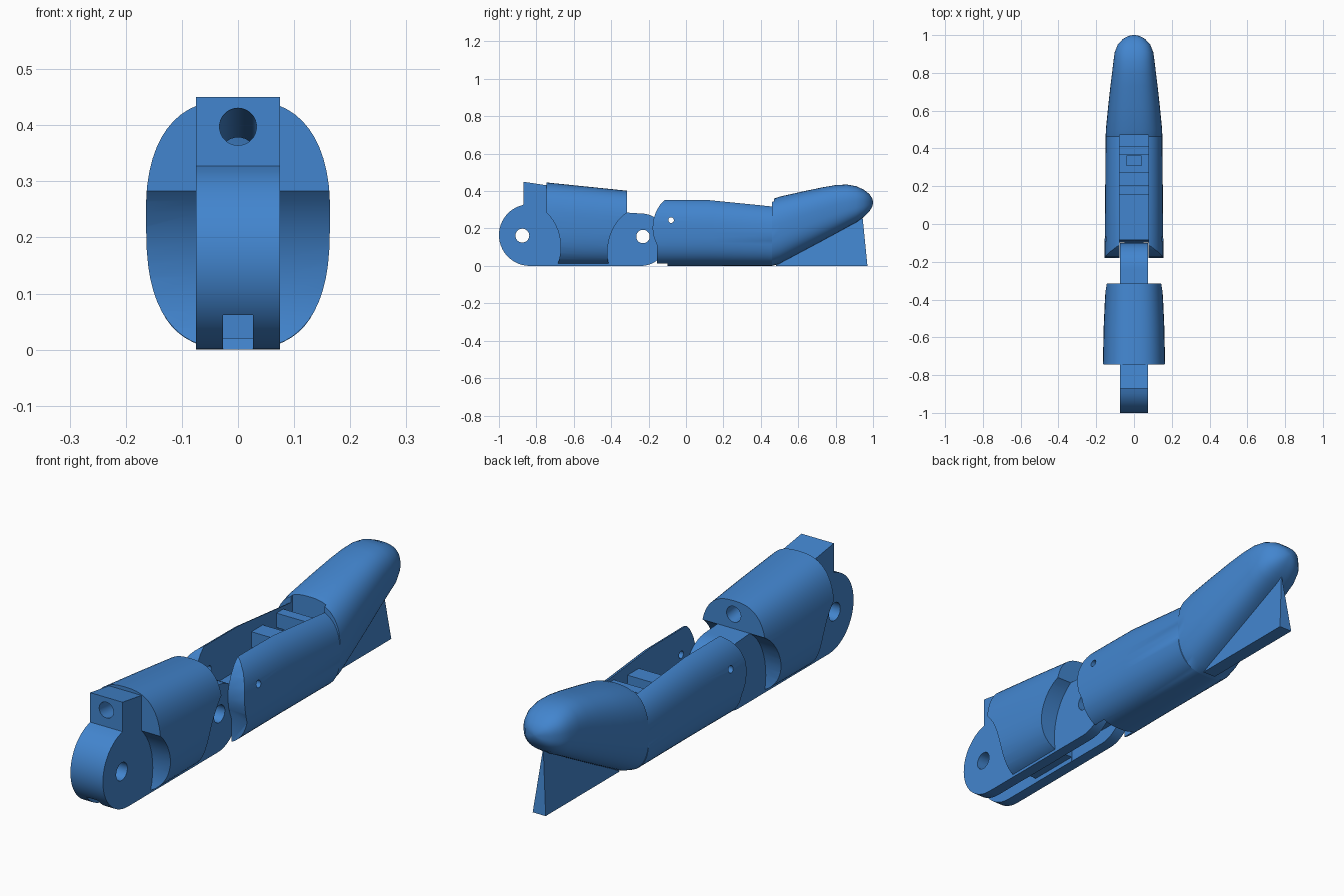
import bpy, bmesh, math

if "Cube" in bpy.data.objects:
    bpy.data.objects.remove(bpy.data.objects["Cube"])

blue = bpy.data.materials.new("blue_plastic")
blue.diffuse_color = (0.055, 0.235, 0.62, 1)
blue.use_nodes = True
blue.node_tree.nodes["Principled BSDF"].inputs["Base Color"].default_value = blue.diffuse_color


def make(name, bm):
    bmesh.ops.recalc_face_normals(bm, faces=bm.faces)
    me = bpy.data.meshes.new(name)
    bm.to_mesh(me)
    bm.free()
    me.materials.append(blue)
    ob = bpy.data.objects.new(name, me)
    bpy.context.collection.objects.link(ob)
    return ob


def prism(name, pts, hw):
    """Side profile of (y, z) points extruded from -hw to hw along x."""
    bm = bmesh.new()
    face = bm.faces.new([bm.verts.new((-hw, y, z)) for y, z in pts])
    ext = bmesh.ops.extrude_face_region(bm, geom=[face])["geom"]
    bmesh.ops.translate(bm, vec=(2 * hw, 0, 0),
                        verts=[v for v in ext if isinstance(v, bmesh.types.BMVert)])
    return make(name, bm)


def box(name, y0, y1, z0, z1, hw):
    return prism(name, [(y0, z0), (y1, z0), (y1, z1), (y0, z1)], hw)


def arc(cy, cz, ry, rz, a0, a1, n=24):
    out = []
    for i in range(n + 1):
        a = math.radians(a0 + (a1 - a0) * i / n)
        out.append((cy + ry * math.cos(a), cz + rz * math.sin(a)))
    return out


def disc(name, cy, cz, ry, rz, hw=0.5, n=48):
    return prism(name, arc(cy, cz, ry, rz, 0, 360 - 360 / n, n - 1), hw)


def loft(name, stations, n=56, power=2.6):
    """Rounded oval rings from (y, bottom, top, half width)."""
    bm = bmesh.new()
    rings = []
    for y, z0, z1, hw in stations:
        ring = []
        for i in range(n):
            a = 2 * math.pi * i / n
            c, s = math.cos(a), math.sin(a)
            x = hw * math.copysign(abs(c) ** (2 / power), c)
            z = (z0 + z1) / 2 + (z1 - z0) / 2 * math.copysign(abs(s) ** (2 / power), s)
            ring.append(bm.verts.new((x, y, z)))
        rings.append(ring)
    for a, b in zip(rings, rings[1:]):
        for i in range(n):
            j = (i + 1) % n
            bm.faces.new((a[i], a[j], b[j], b[i]))
    bm.faces.new(rings[0])
    bm.faces.new(rings[-1])
    return make(name, bm)


def combine(ob, other, op):
    """Apply a boolean and discard the helper."""
    mod = ob.modifiers.new(op, "BOOLEAN")
    mod.operation, mod.object, mod.solver = op, other, "EXACT"
    dg = bpy.context.evaluated_depsgraph_get()
    me = bpy.data.meshes.new_from_object(ob.evaluated_get(dg))
    ob.modifiers.clear()
    ob.data = me
    bpy.data.objects.remove(other)


def smooth(ob, angle=35):
    bpy.ops.object.select_all(action="DESELECT")
    ob.select_set(True)
    bpy.context.view_layer.objects.active = ob
    bpy.ops.object.shade_smooth_by_angle(angle=math.radians(angle))


# lower finger segment: oval body hollowed beside each hinge
lower = loft("lower_segment", [(-0.745, 0, 0.446, 0.165), (-0.53, 0, 0.424, 0.16),
                               (-0.315, 0, 0.402, 0.15)])
combine(lower, disc("cut", -0.87, 0.10, 0.20, 0.235), "DIFFERENCE")
combine(lower, disc("cut", -0.225, 0.07, 0.195, 0.242), "DIFFERENCE")

# central core with the two hinge tongues and the upright block
core = [(-0.7, 0.425), (-0.745, 0.431), (-0.87, 0.45), (-0.87, 0.327)]
core += arc(-0.835, 0.165, 0.165, 0.165, 105, 270)
core += arc(-0.24, 0.14, 0.14, 0.14, 270, 450)
core += [(-0.315, 0.285), (-0.4, 0.285)]
combine(lower, prism("core", core, 0.075), "UNION")

# hinge pin holes
combine(lower, disc("cut", -0.875, 0.162, 0.037, 0.037), "DIFFERENCE")
combine(lower, disc("cut", -0.23, 0.157, 0.036, 0.036), "DIFFERENCE")

# sloping cord hole along the top
bm = bmesh.new()
bmesh.ops.create_cone(bm, cap_ends=True, segments=32, radius1=0.033, radius2=0.033, depth=1.0)
cord = make("cut", bm)
cord.location = (0, -0.59, 0.371)
cord.rotation_euler = (math.pi / 2 - math.atan(0.094), 0, 0)
bpy.context.view_layer.update()
combine(lower, cord, "DIFFERENCE")

# cord grooves underneath
combine(lower, box("cut", -1.1, -0.66, -0.1, 0.062, 0.027), "DIFFERENCE")
combine(lower, box("cut", -0.43, 0.0, -0.1, 0.062, 0.027), "DIFFERENCE")
combine(lower, box("cut", -0.7, -0.4, -0.1, 0.02, 0.0265), "DIFFERENCE")
smooth(lower)

# fingertip segment: oval sleeve that bends up into a rounded tip
tip = loft("fingertip_segment", [
    (-0.2, 0, 0.366, 0.156), (0.12, 0, 0.365, 0.153), (0.46, 0, 0.33, 0.15),
    (0.461, 0, 0.356, 0.15), (0.5, 0.012, 0.37, 0.149), (0.62, 0.076, 0.397, 0.137),
    (0.73, 0.135, 0.42, 0.125), (0.80, 0.173, 0.432, 0.116), (0.86, 0.206, 0.435, 0.109),
    (0.91, 0.233, 0.426, 0.102), (0.95, 0.26, 0.408, 0.086), (0.98, 0.29, 0.384, 0.058),
    (0.995, 0.315, 0.363, 0.03), (1.0, 0.334, 0.345, 0.008)])

# rounded ends of the fork
combine(tip, prism("keep", [
    (-0.155, -0.1), (-0.155, 0.11), (-0.172, 0.155), (-0.179, 0.2), (-0.175, 0.245),
    (-0.16, 0.29), (-0.137, 0.33), (-0.1, 0.366), (-0.09, 0.6), (1.2, 0.6), (1.2, -0.1)],
    0.5), "INTERSECT")

# open slot between the fork arms, with a deeper pocket
combine(tip, prism("cut", [
    (-0.3, -0.1), (-0.12, -0.1), (-0.09, 0.05), (-0.085, 0.17), (0.16, 0.17), (0.16, 0.1),
    (0.2, 0.1), (0.2, 0.17), (0.47, 0.17), (0.47, 0.6), (-0.3, 0.6)], 0.078), "DIFFERENCE")
combine(tip, box("cut", 0.31, 0.36, 0.08, 0.3, 0.04), "DIFFERENCE")
combine(tip, disc("cut", -0.08, 0.245, 0.015, 0.015, n=24), "DIFFERENCE")
smooth(tip)

# cord anchor bars across the slot
for i, (y0, y1, z0, z1) in enumerate([(0.2, 0.275, 0.23, 0.295), (0.365, 0.41, 0.25, 0.31),
                                      (0.41, 0.472, 0.16, 0.27)]):
    box(f"anchor_bar_{i + 1}", y0, y1, z0, z1, 0.082)

# thin print support under the tip
bm = bmesh.new()
for co in [(-0.03, 0.48, 0), (0.03, 0.48, 0), (-0.03, 0.97, 0), (0.03, 0.97, 0),
           (0, 0.943, 0.27), (0, 0.48, 0.015)]:
    bm.verts.new(co)
bmesh.ops.convex_hull(bm, input=bm.verts)
make("support_fin", bm)
